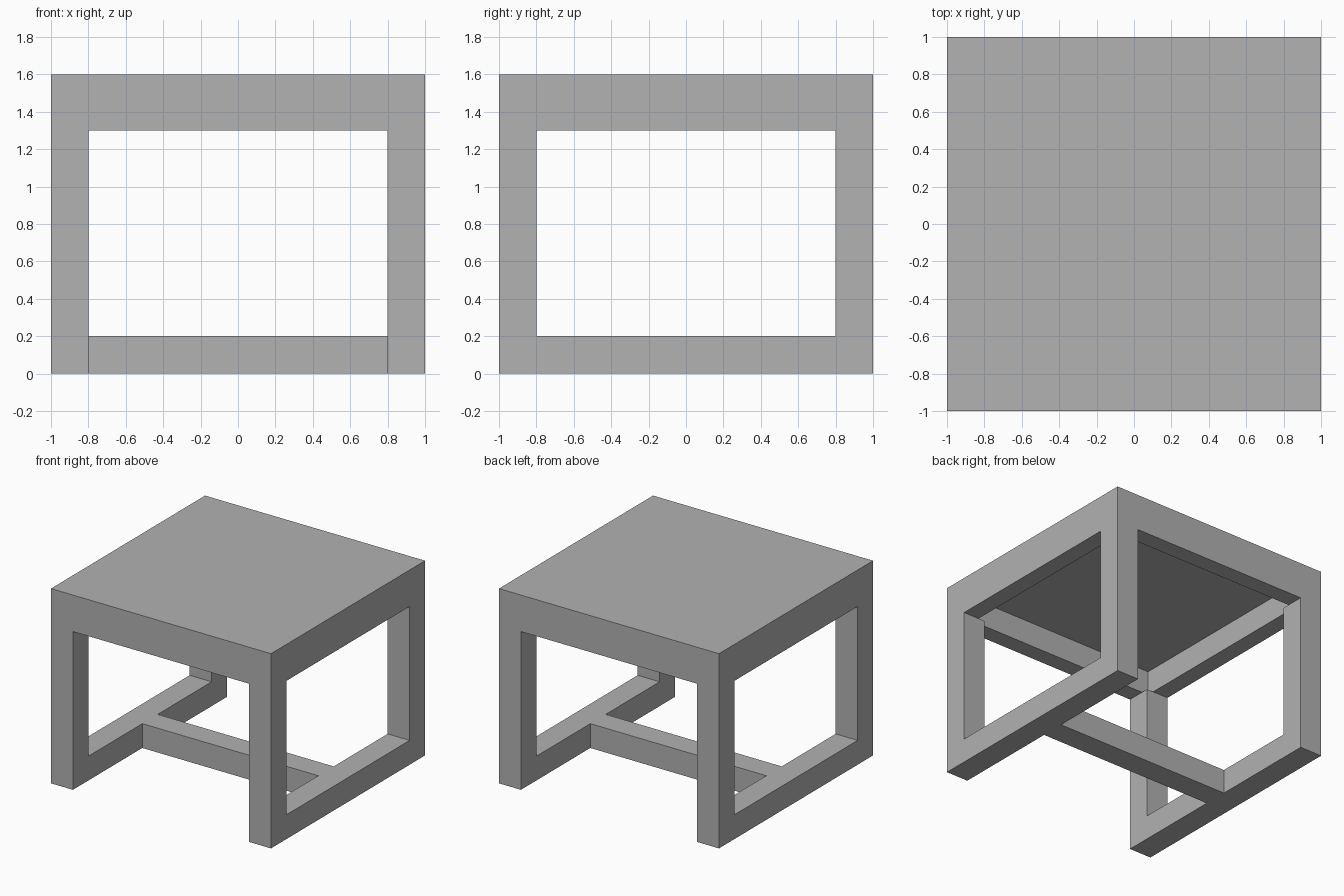
import bpy
import bmesh

cube = bpy.data.objects.get("Cube")
if cube:
    bpy.data.objects.remove(cube, do_unlink=True)

HALF = 1.0      # half width of the table
BAR = 0.2       # thickness of legs, rails and apron
HEIGHT = 1.6
APRON_Z = 1.3   # underside of the apron
PANEL = 0.1     # thickness of the top panel

grey = bpy.data.materials.new("plain grey")
grey.use_nodes = True
grey.diffuse_color = (0.445, 0.445, 0.445, 1)
grey.node_tree.nodes["Principled BSDF"].inputs["Base Color"].default_value = grey.diffuse_color


def box(name, low, high, recess=None):
    """Box between two corners; recess = (rim width, depth) hollows the underside."""
    bm = bmesh.new()
    bmesh.ops.create_cube(bm, size=1)
    for v in bm.verts:
        v.co = [high[i] if v.co[i] > 0 else low[i] for i in range(3)]
    bm.normal_update()
    if recess:
        rim, depth = recess
        under = min(bm.faces, key=lambda f: f.calc_center_median().z)
        bmesh.ops.inset_region(bm, faces=[under], thickness=rim)
        # A second inset gives the upright inner walls of the apron
        bmesh.ops.inset_region(bm, faces=[under], thickness=0)
        for v in under.verts:
            v.co.z += depth
    mesh = bpy.data.meshes.new(name)
    bm.to_mesh(mesh)
    bm.free()
    mesh.materials.append(grey)
    obj = bpy.data.objects.new(name, mesh)
    bpy.context.collection.objects.link(obj)
    return obj


# Tabletop with its apron, hollow below
box("tabletop", (-HALF, -HALF, APRON_Z), (HALF, HALF, HEIGHT),
    recess=(BAR, HEIGHT - PANEL - APRON_Z))

inner = HALF - BAR
for side, sx in (("left", 1), ("right", -1)):
    x0, x1 = sorted((sx * inner, sx * HALF))
    # Corner legs
    for end, sy in (("front", -1), ("back", 1)):
        y0, y1 = sorted((sy * inner, sy * HALF))
        box(f"{end}_{side}_leg", (x0, y0, 0), (x1, y1, APRON_Z))
    # Floor rail joining the front and back legs
    box(f"{side}_rail", (x0, -inner, 0), (x1, inner, BAR))

# Stretcher between the two rails
box("middle_stretcher", (-inner, -BAR / 2, 0), (inner, BAR / 2, BAR))
